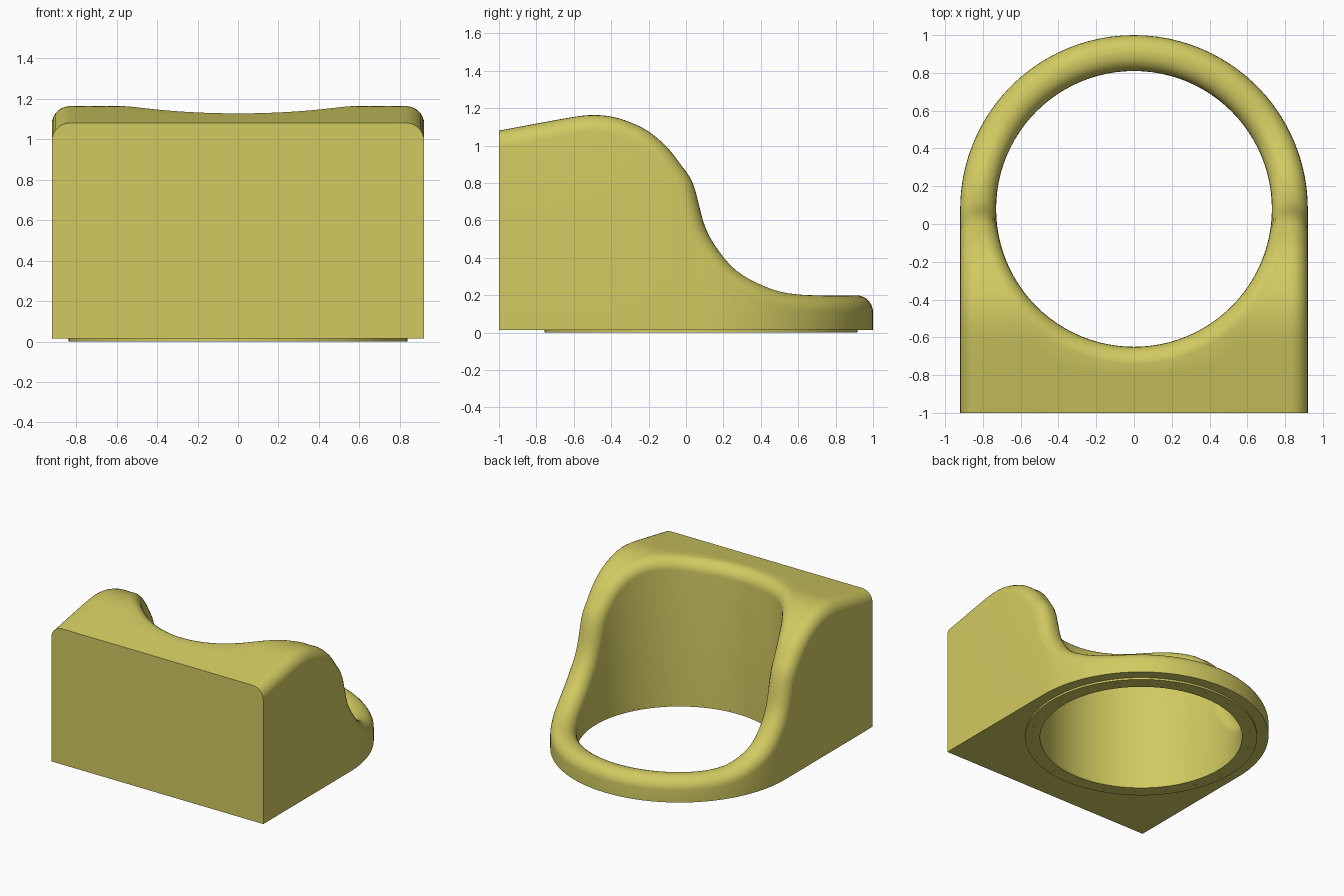
import bpy, bmesh, math

if "Cube" in bpy.data.objects:
    bpy.data.objects.remove(bpy.data.objects["Cube"])

CY, R_OUT, R_IN = 0.08, 0.92, 0.73    # ring centre, outer and hole radius
FIL, Z0 = 0.09, 0.015                 # edge rounding, underside of the body
RC = R_OUT - FIL

# Side profile of the top, (y, z)
PROFILE = [(-1, 1.08), (-0.6, 1.153), (-0.5, 1.163), (-0.4, 1.155), (-0.3, 1.125),
           (-0.2, 1.075), (-0.1, 0.99), (-0.03, 0.9), (0.04, 0.79), (0.1, 0.57),
           (0.18, 0.43), (0.26, 0.34), (0.36, 0.275), (0.5, 0.22), (0.66, 0.2), (1, 0.2)]


def slope(i):
    a, b = PROFILE[max(i - 1, 0)], PROFILE[min(i + 1, len(PROFILE) - 1)]
    return (b[1] - a[1]) / (b[0] - a[0])


def height(y):
    if y <= -1:
        return PROFILE[0][1] + (y + 1) * slope(0)
    if y >= 1:
        return PROFILE[-1][1]
    i = max(k for k in range(len(PROFILE) - 1) if PROFILE[k][0] <= y)
    (y0, z0), (y1, z1) = PROFILE[i], PROFILE[i + 1]
    h = y1 - y0
    t = (y - y0) / h
    return ((2*t**3 - 3*t*t + 1) * z0 + (t**3 - 2*t*t + t) * h * slope(i)
            + (3*t*t - 2*t**3) * z1 + (t**3 - t*t) * h * slope(i + 1))


# Profile shrunk by the rounding radius: path height of a rolling ball
SCAN = [FIL * math.sin(math.pi * k / 80) for k in range(-40, 41)]
CORE = [min(height(-1.2 + 0.005 * i + u) - math.sqrt(max(FIL**2 - u*u, 0)) for u in SCAN)
        for i in range(481)]


def core(y):
    f = min(max((y + 1.2) / 0.005, 0), 479.999)
    i = int(f)
    return CORE[i] + (CORE[i + 1] - CORE[i]) * (f - i)


def polar(r, a):
    return r * math.cos(a), CY + r * math.sin(a)


def inner_path(t):
    return polar(R_IN + FIL, t / (R_IN + FIL))


def outer_path(t):
    return polar(RC, t / RC) if t >= 0 else (RC, CY + t)


def rounded(p, path, t0):
    """Point on the rounded edge above p, from balls centred along the path."""
    best = core(path(t0)[1])
    for u in SCAN:
        c = path(t0 + u)
        d2 = FIL**2 - (p[0] - c[0])**2 - (p[1] - c[1])**2
        if d2 >= 0:
            best = max(best, core(c[1]) + math.sqrt(d2))
    return (p[0], p[1], best)


INSET = [FIL * (1 - math.cos(math.pi / 2 * k / 7)) for k in range(8)]


def inner_edge(a):
    return [rounded(polar(R_IN + d, a), inner_path, a * (R_IN + FIL)) for d in INSET]


def outer_edge(t):
    row = []
    for d in reversed(INSET):
        p = polar(R_OUT - d, t / RC) if t >= 0 else (R_OUT - d, CY + t)
        row.append(rounded(p, outer_path, t))
    return row


def bridge(a, b, n=5):
    """Points on the top between the two rounded edges."""
    ea, eb = a[2] - height(a[1]), b[2] - height(b[1])
    out = []
    for k in range(1, n):
        f = k / n
        x, y = a[0] + (b[0] - a[0]) * f, a[1] + (b[1] - a[1]) * f
        out.append((x, y, height(y) + ea + (eb - ea) * f))
    return out


bm = bmesh.new()


def face(pts):
    for s in (1, -1):
        bm.faces.new([bm.verts.new((s * x, y, z)) for x, y, z in pts])


def floor(p):
    return (p[0], p[1], Z0)


def strips(rows):
    """Top, inner wall, outer wall and underside between neighbouring columns."""
    for r, q in zip(rows, rows[1:]):
        for k in range(len(r) - 1):
            face([r[k], r[k + 1], q[k + 1], q[k]])
        for k in (0, -1):
            face([floor(r[k]), floor(q[k]), q[k], r[k]])
        face([floor(r[0]), floor(r[-1]), floor(q[-1]), floor(q[0])])


# Columns round the back arc, then along the straight side
stations = []
for i in range(32):
    a = math.pi / 2 * (1 - i / 32) ** 1.4
    stations.append((a, a * RC))
for i in range(37):
    s = (1 + CY) * (i / 36) ** 1.3
    stations.append((math.asin(-(s - 0.35 * s * s) / R_IN), -s))
walls = []
for a, t in stations:
    ri, ro = inner_edge(a), outer_edge(t)
    walls.append(ri + bridge(ri[-1], ro[0]) + ro)
strips(walls)

# Columns running to the flat front
corner = walls[-1][-len(INSET):]
front = [walls[-1][:-len(INSET) + 1]]
a0 = stations[-1][0]
for i in range(1, 15):
    f = i / 14
    ri = inner_edge(a0 + (-math.pi / 2 - a0) * f)
    end = (RC * (1 - f), -1, height(-1))
    front.append(ri + bridge(ri[-1], end) + [end])
strips(front)

# Front corner and its underside
for p, q in zip(corner, corner[1:]):
    face([floor(p), floor(q), q, p])
face([floor(walls[-1][0])] + [floor(p) for p in corner])

bmesh.ops.remove_doubles(bm, verts=bm.verts, dist=0.0003)
bmesh.ops.recalc_face_normals(bm, faces=bm.faces)

mat = bpy.data.materials.new("olive_yellow")
mat.diffuse_color = (0.64, 0.59, 0.12, 1)
mat.use_nodes = True
mat.node_tree.nodes["Principled BSDF"].inputs["Base Color"].default_value = mat.diffuse_color


def add_object(name, bm):
    me = bpy.data.meshes.new(name)
    bm.to_mesh(me)
    bm.free()
    ob = bpy.data.objects.new(name, me)
    bpy.context.collection.objects.link(ob)
    me.materials.append(mat)
    return ob


def shade(ob):
    bpy.ops.object.select_all(action='DESELECT')
    ob.select_set(True)
    bpy.context.view_layer.objects.active = ob
    bpy.ops.object.shade_smooth_by_angle(angle=math.radians(35))


shade(add_object("body", bm))

# Thin base ring under the hole
bm = bmesh.new()
N = 96
sec = [(R_IN, 0), (0.8375, 0), (0.8375, Z0), (R_IN, Z0)]
loops = [[bm.verts.new((*polar(r, 2 * math.pi * i / N), z)) for r, z in sec] for i in range(N)]
for i in range(N):
    a, b = loops[i], loops[(i + 1) % N]
    for k in range(4):
        bm.faces.new([a[k], a[(k + 1) % 4], b[(k + 1) % 4], b[k]])
bmesh.ops.recalc_face_normals(bm, faces=bm.faces)
ring = add_object("base_ring", bm)

# Small pin holes in the ring
bm = bmesh.new()
for i in range(22):
    x, y = polar(0.79, 2 * math.pi * (i + 0.25) / 22)
    made = bmesh.ops.create_cone(bm, cap_ends=True, segments=10, radius1=0.008,
                                 radius2=0.008, depth=0.02)
    bmesh.ops.translate(bm, verts=made["verts"], vec=(x, y, 0))
cutter = add_object("pin_hole_cutter", bm)
cutter.hide_render = True
cutter.hide_viewport = True
mod = ring.modifiers.new("pin_holes", 'BOOLEAN')
mod.operation, mod.solver, mod.object = 'DIFFERENCE', 'EXACT', cutter
shade(ring)
